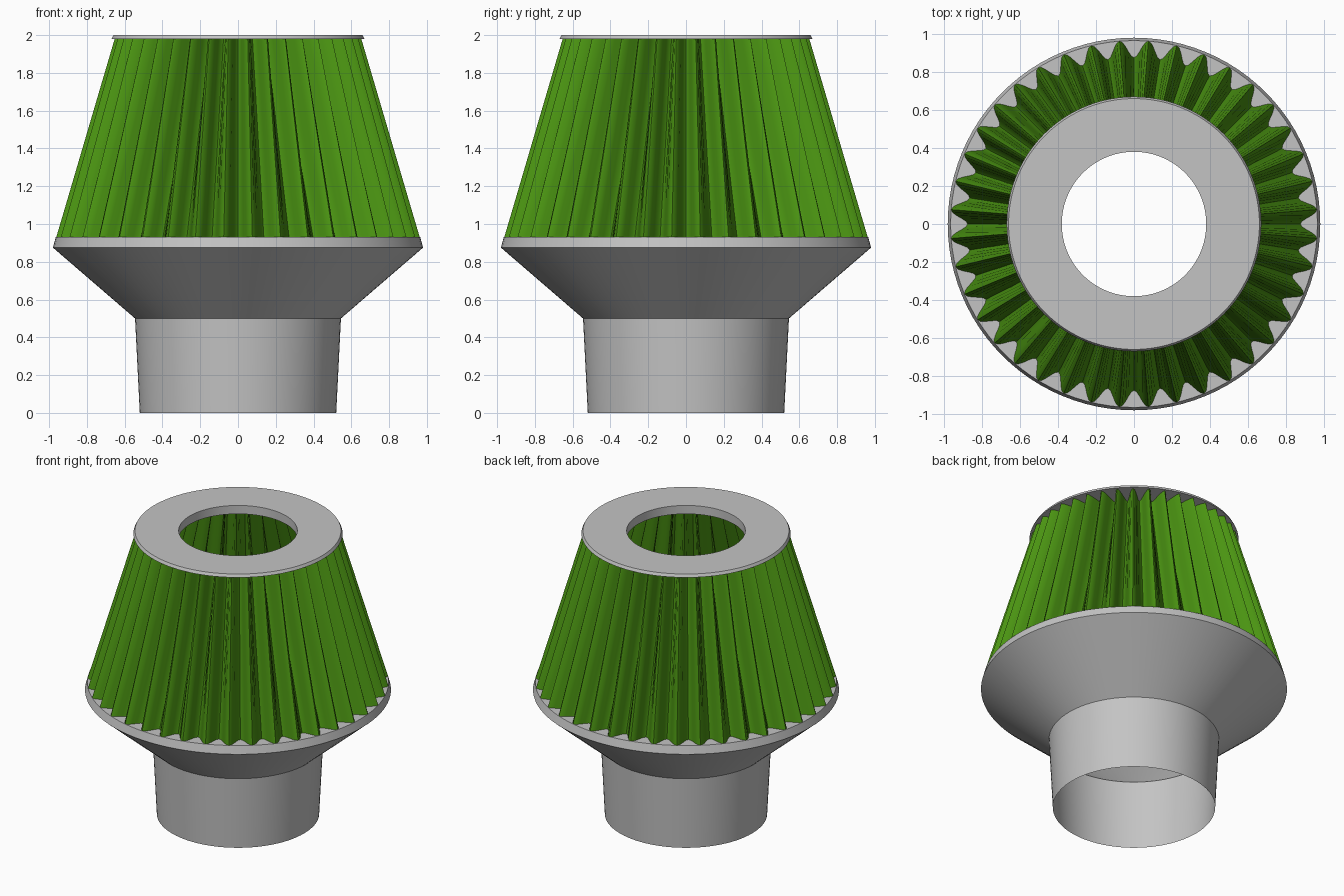
import bpy
import bmesh
from math import cos, sin, pi, radians

cube = bpy.data.objects.get("Cube")
if cube:
    bpy.data.objects.remove(cube, do_unlink=True)


def make_material(name, color):
    mat = bpy.data.materials.new(name)
    mat.use_nodes = True
    mat.diffuse_color = color
    mat.node_tree.nodes["Principled BSDF"].inputs["Base Color"].default_value = color
    return mat


grey = make_material("light grey rubber", (0.55, 0.55, 0.55, 1))
green = make_material("green filter paper", (0.07, 0.30, 0.006, 1))


def loft(name, rings, material, closed=False, sharp=30):
    """Bridge successive rings of points with quads."""
    bm = bmesh.new()
    loops = [[bm.verts.new(p) for p in ring] for ring in rings]
    pairs = list(zip(loops, loops[1:]))
    if closed:
        pairs.append((loops[-1], loops[0]))
    for low, high in pairs:
        n = len(low)
        for i in range(n):
            j = (i + 1) % n
            bm.faces.new((low[i], low[j], high[j], high[i]))
    mesh = bpy.data.meshes.new(name)
    bm.to_mesh(mesh)
    bm.free()
    mesh.materials.append(material)
    obj = bpy.data.objects.new(name, mesh)
    bpy.context.collection.objects.link(obj)
    bpy.ops.object.select_all(action="DESELECT")
    obj.select_set(True)
    bpy.context.view_layer.objects.active = obj
    bpy.ops.object.shade_smooth_by_angle(angle=radians(sharp))
    return obj


def circle(radius, z, n=96):
    return [(radius * cos(2 * pi * i / n), radius * sin(2 * pi * i / n), z)
            for i in range(n)]


def pleat_ring(peak, valley, z, pleats=40, steps=10):
    """Wavy ring with peaks half a pleat away from the axes."""
    points = []
    for i in range(pleats * steps):
        a = 2 * pi * i / (pleats * steps)
        wave = 0.5 - 0.5 * cos(pleats * a)
        r = valley + (peak - valley) * wave
        points.append((r * cos(a), r * sin(a), z))
    return points


# Open neck, flared funnel and the flange that holds the pleats
base_profile = [(0.52, 0), (0.545, 0.5), (0.98, 0.875), (0.965, 0.93), (0.82, 0.93)]
loft("neck_and_flange", [circle(r, z) for r, z in base_profile], grey, sharp=15)

# Pleated conical filter, deeper folds towards the top
loft("pleated_filter",
     [pleat_ring(0.965, 0.875, 0.93), pleat_ring(0.655, 0.49, 1.98)],
     green, sharp=50)

# Ring cap with a lip around the central hole
cap_profile = [(0.40, 1.98), (0.67, 1.98), (0.66, 2.0), (0.38, 2.0),
               (0.38, 1.94), (0.40, 1.94)]
loft("top_cap", [circle(r, z) for r, z in cap_profile], grey, closed=True, sharp=30)
